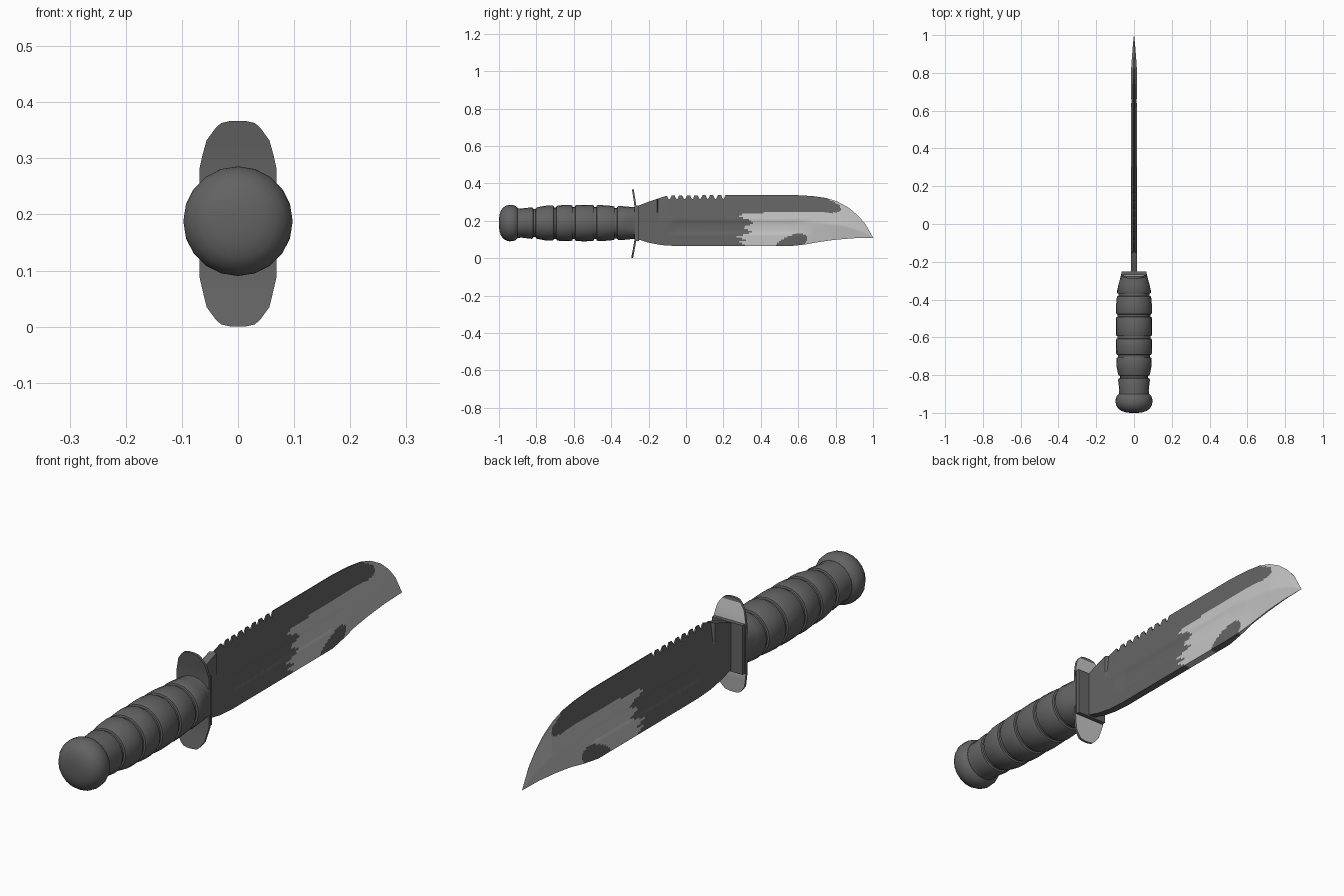
import bpy, bmesh, math

if "Cube" in bpy.data.objects:
    bpy.data.objects.remove(bpy.data.objects["Cube"])

CZ = 0.188  # height of the handle axis


def material(name, v):
    m = bpy.data.materials.new(name)
    m.diffuse_color = (v, v, v, 1)
    m.use_nodes = True
    m.node_tree.nodes["Principled BSDF"].inputs["Base Color"].default_value = m.diffuse_color
    return m


DARK = material("dark coating", 0.13)
BARE = material("bare steel", 0.56)
GRIP = material("grip grey", 0.125)


def finish(name, bm, mats, angle=30):
    bmesh.ops.recalc_face_normals(bm, faces=bm.faces)
    me = bpy.data.meshes.new(name)
    bm.to_mesh(me)
    bm.free()
    ob = bpy.data.objects.new(name, me)
    bpy.context.collection.objects.link(ob)
    for m in mats:
        me.materials.append(m)
    bpy.ops.object.select_all(action='DESELECT')
    ob.select_set(True)
    bpy.context.view_layer.objects.active = ob
    bpy.ops.object.shade_smooth_by_angle(angle=math.radians(angle))
    return ob


def lerp(pts, u):
    if u <= pts[0][0]:
        return pts[0][1]
    for (a, p), (b, q) in zip(pts, pts[1:]):
        if u <= b:
            return p + (q - p) * (u - a) / (b - a)
    return pts[-1][1]


def clamp(v):
    return max(0.0, min(1.0, v))


def lathe(name, profile, mat, limit=None, seg=20):
    """Turned part along y; limit(y) flattens the two sides."""
    bm = bmesh.new()
    rings = []
    for y, r in profile:
        ring = []
        for i in range(seg):
            a = 2 * math.pi * i / seg
            x = r * math.cos(a)
            if limit:
                x = max(-limit(y), min(limit(y), x))
            ring.append(bm.verts.new((x, y, CZ + r * math.sin(a))))
        rings.append(ring)
    for p, q in zip(rings, rings[1:]):
        for i in range(seg):
            j = (i + 1) % seg
            bm.faces.new((p[i], p[j], q[j], q[i]))
    bm.faces.new(rings[0])
    bm.faces.new(rings[-1])
    return finish(name, bm, [mat], 40)


# Grip: swelling body with ring grooves and flattened front flanks
swell = [(-0.9, 0.078), (-0.82, 0.083), (-0.75, 0.092), (-0.65, 0.096),
         (-0.5, 0.097), (-0.37, 0.091), (-0.26, 0.084)]
grip = [(-0.91, 0.08), (-0.88, 0.078)]
for g in (-0.81, -0.70, -0.60, -0.485, -0.375):
    r = lerp(swell, g)
    grip += [(g - 0.015, r), (g - 0.008, r - 0.003), (g - 0.006, r - 0.01),
             (g + 0.006, r - 0.01), (g + 0.008, r - 0.003), (g + 0.015, r)]
    mid = g + 0.055
    grip.append((mid, lerp(swell, mid) + 0.001))
grip += [(y, lerp(swell, y)) for y in (-0.30, -0.268)]
lathe("grip", grip, GRIP, lambda y: lerp([(-0.37, 0.095), (-0.268, 0.068)], y))

# Pommel: rounded cap
cap = [(-1.0, 0.02), (-0.997, 0.045), (-0.99, 0.066), (-0.978, 0.083),
       (-0.96, 0.094), (-0.945, 0.0975), (-0.925, 0.0965), (-0.91, 0.091),
       (-0.9, 0.08)]
lathe("pommel", cap, GRIP)

# Guard: bent oval plate with rounded ends
half = [(0.0, 0.012), (0.004, 0.03), (0.013, 0.04), (0.035, 0.056), (0.06, 0.062),
        (0.09, 0.069), (0.18, 0.069), (0.28, 0.069), (0.307, 0.063), (0.332, 0.056),
        (0.354, 0.04), (0.363, 0.03), (0.367, 0.012)]
bend = [(0.0, -0.288), (0.06, -0.277), (0.1, -0.27), (0.27, -0.27), (0.31, -0.275),
        (0.367, -0.284)]
bm = bmesh.new()
rows = []
for z, w in half:
    y = lerp(bend, z)
    rows.append([bm.verts.new(p) for p in
                 ((-w, y - 0.005, z), (w, y - 0.005, z), (w, y + 0.005, z), (-w, y + 0.005, z))])
for p, q in zip(rows, rows[1:]):
    for i in range(4):
        j = (i + 1) % 4
        f = bm.faces.new((p[i], p[j], q[j], q[i]))
        z = f.calc_center_median().z
        # worn blade-side face at both ends
        if i == 2 and (z < 0.08 or 0.28 < z < 0.35):
            f.material_index = 1
bm.faces.new(rows[0])
bm.faces.new(rows[-1])
finish("guard", bm, [DARK, BARE])

# Guard block: raised bar the blade comes out of
bm = bmesh.new()
bmesh.ops.create_cube(bm, size=1)
for v in bm.verts:
    v.co = (v.co.x * 0.13, -0.264 + v.co.y * 0.024, CZ + v.co.z * 0.19)
finish("guard_block", bm, [DARK])

# Blade: outline, ridge line and thickness rules
TOP = [(-0.27, 0.275), (-0.2, 0.302), (-0.1, 0.335), (0.23, 0.338), (0.58, 0.338),
       (0.68, 0.332), (0.75, 0.322), (0.81, 0.303), (0.87, 0.27), (0.92, 0.228),
       (0.96, 0.182), (1.0, 0.11)]
BOTTOM = [(-0.27, 0.105), (-0.2, 0.083), (-0.13, 0.07), (-0.05, 0.065), (0.56, 0.065),
          (0.64, 0.074), (0.72, 0.088), (0.8, 0.099), (0.9, 0.107), (1.0, 0.108)]
RIDGE = [(-0.15, 0.21), (0.6, 0.205), (0.85, 0.172), (0.95, 0.14), (1.0, 0.109)]


def top(y):
    z = lerp(TOP, y)
    if -0.1 < y < 0.23:  # saw teeth
        phase = (y + 0.1) / 0.33 * 8
        z -= 0.021 * max(0.0, math.sin(2 * math.pi * phase)) ** 0.7
    return z


def thickness(y, z):
    h, edge, low, ridge = 0.015, lerp(TOP, y), lerp(BOTTOM, y), lerp(RIDGE, y)
    if y > -0.15 and z > ridge:  # cutting bevel
        h *= 0.12 + 0.88 * clamp((edge - z) / (edge - ridge))
    elif z < ridge:  # false edge near the point
        k = clamp((y - 0.55) / 0.15) * 0.8
        h *= 1 - k * clamp((ridge - z) / (ridge - low))
    along = clamp((y + 0.1) / 0.06) * clamp((0.68 - y) / 0.1)  # fuller
    h -= 0.005 * along * math.sqrt(max(0.0, 1 - ((z - 0.165) / 0.036) ** 2))
    return h * (1 if y < 0.83 else max(0.04, ((1 - y) / 0.17) ** 0.8))


WEAR = [(0.06, 0.33), (0.09, 0.28), (0.10, 0.34), (0.112, 0.26), (0.14, 0.36),
        (0.165, 0.30), (0.185, 0.36), (0.205, 0.34), (0.222, 0.28), (0.24, 0.31)]


def worn(y, z):
    if z > lerp([(0.28, 0.232), (0.4, 0.242), (0.7, 0.25), (0.8, 0.242)], y):
        limit = lerp([(0.24, 0.80), (0.26, 0.83), (0.285, 0.82), (0.31, 0.77)], z)
        return y > limit
    # leftover coating on the lower edge
    s = y - 0.55 - 0.9 * (z - 0.065)
    if (s / 0.075) ** 2 + ((z - 0.075) / 0.056) ** 2 < 1:
        return False
    return y > lerp(WEAR, z)


NY, NZ = 230, 30
ys = [-0.27 + 1.27 * i / NY for i in range(NY + 1)]
bm = bmesh.new()
grids = []
for side in (-1, 1):
    grid = []
    for y in ys:
        lo, hi = lerp(BOTTOM, y), top(y)
        zs = [lo + (hi - lo) * j / NZ for j in range(NZ + 1)]
        grid.append([bm.verts.new((side * thickness(y, z), y, z)) for z in zs])
    grids.append(grid)
    for a, b in zip(grid, grid[1:]):
        for j in range(NZ):
            bm.faces.new((a[j], b[j], b[j + 1], a[j + 1]))
L, R = grids
for i in range(NY):  # spine and edge strips
    for j in (0, NZ):
        bm.faces.new((L[i][j], L[i + 1][j], R[i + 1][j], R[i][j]))
for i in (0, NY):  # root and point
    for j in range(NZ):
        bm.faces.new((L[i][j], L[i][j + 1], R[i][j + 1], R[i][j]))
for f in bm.faces:
    c = f.calc_center_median()
    f.material_index = int(worn(c.y, c.z))
finish("blade", bm, [DARK, BARE])
